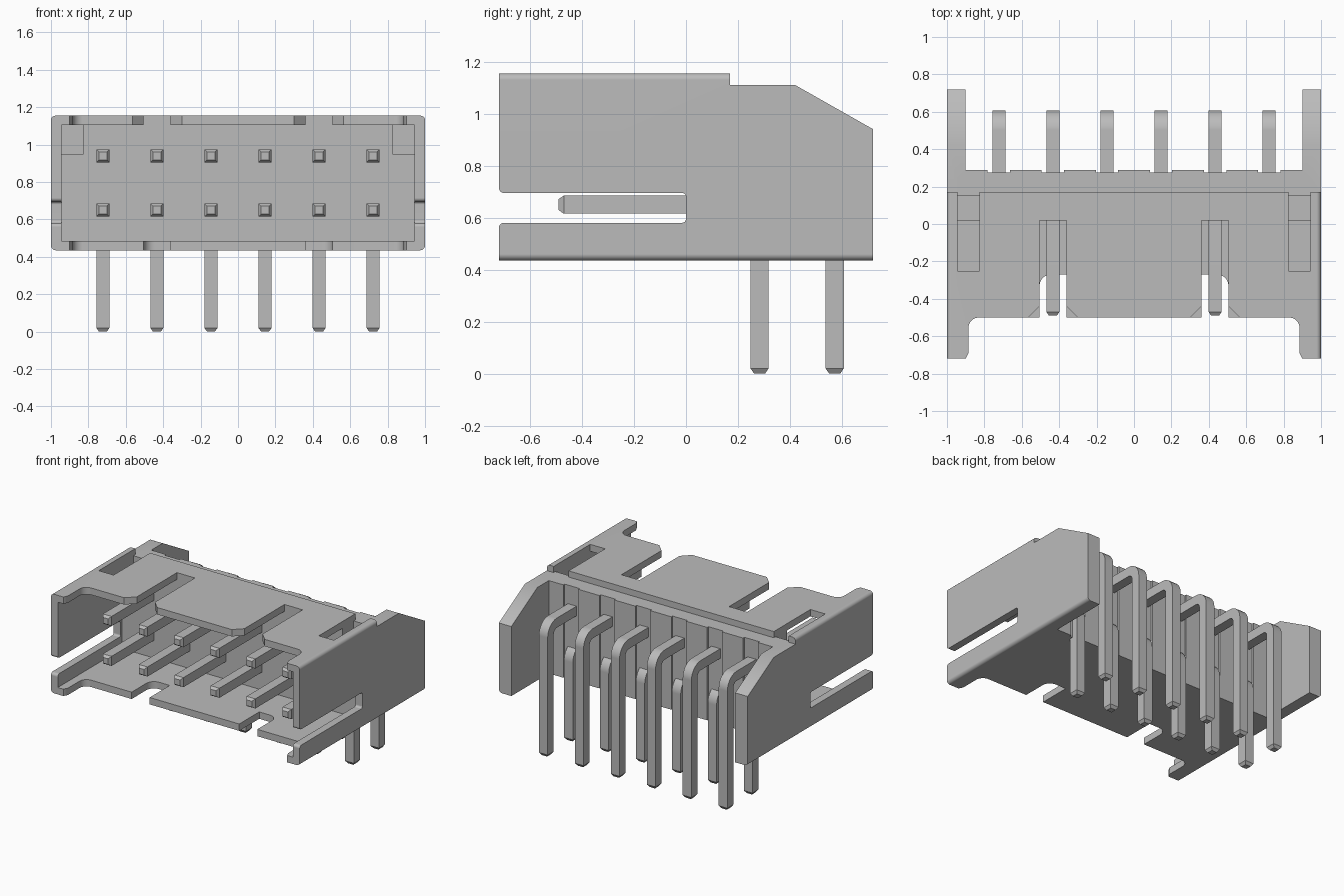
import bpy, bmesh, math
from mathutils import Vector

cube = bpy.data.objects.get("Cube")
if cube:
    bpy.data.objects.remove(cube, do_unlink=True)

grey = bpy.data.materials.new("light_grey")
grey.use_nodes = True
colour = (0.5, 0.5, 0.5, 1)
grey.diffuse_color = colour
grey.node_tree.nodes["Principled BSDF"].inputs["Base Color"].default_value = colour


def make_object(name, bm):
    bmesh.ops.recalc_face_normals(bm, faces=bm.faces)
    mesh = bpy.data.meshes.new(name)
    bm.to_mesh(mesh)
    bm.free()
    mesh.materials.append(grey)
    obj = bpy.data.objects.new(name, mesh)
    bpy.context.collection.objects.link(obj)
    return obj


def rounded(points, steps=6):
    """Outline with right-angled corners rounded where a radius is given."""
    out = []
    for i, (a, b, *r) in enumerate(points):
        p = Vector((a, b))
        if not r:
            out.append(p)
            continue
        u = (Vector(points[i - 1][:2]) - p).normalized()
        v = (Vector(points[(i + 1) % len(points)][:2]) - p).normalized()
        for k in range(steps + 1):
            t = k / steps * math.pi / 2
            out.append(p + r[0] * (u * (1 - math.sin(t)) + v * (1 - math.cos(t))))
    return out


def prism(outline, axis, low, high):
    """Extrude an outline along x (outline in y, z) or z (outline in x, y)."""
    bm = bmesh.new()
    place = (lambda p: (low, p.x, p.y)) if axis == "x" else (lambda p: (p.x, p.y, low))
    face = bm.faces.new([bm.verts.new(place(p)) for p in outline])
    grown = bmesh.ops.extrude_face_region(bm, geom=[face])["geom"]
    shift = Vector((high - low, 0, 0)) if axis == "x" else Vector((0, 0, high - low))
    bmesh.ops.translate(bm, vec=shift, verts=[g for g in grown if isinstance(g, bmesh.types.BMVert)])
    return bm


def activate(obj):
    bpy.ops.object.select_all(action="DESELECT")
    obj.select_set(True)
    bpy.context.view_layer.objects.active = obj


def cut(target, outline, low, high):
    cutter = make_object("cutter", prism(outline, "z", low, high))
    cutter.hide_render = True
    mod = target.modifiers.new("cut", "BOOLEAN")
    mod.operation, mod.solver, mod.object = "DIFFERENCE", "EXACT", cutter
    activate(target)
    bpy.ops.object.modifier_apply(modifier=mod.name)
    bpy.data.objects.remove(cutter, do_unlink=True)


def rect(x0, x1, y0, y1):
    return rounded([(x0, y0), (x1, y0), (x1, y1), (x0, y1)])


def smooth(obj):
    activate(obj)
    bpy.ops.object.shade_smooth_by_angle(angle=math.radians(31))
    obj.modifiers.new("even_normals", "WEIGHTED_NORMAL").keep_sharp = True


# Housing: side profile with the long side slots
FRONT, BACK, BOTTOM, TOP, STEP = -0.72, 0.72, 0.435, 1.155, 1.11
profile = rounded([
    (FRONT, BOTTOM), (BACK, BOTTOM), (BACK, 0.94), (0.42, STEP), (0.17, STEP),
    (0.17, TOP), (FRONT, TOP), (FRONT, 0.695, 0.02), (0, 0.695, 0.015),
    (0, 0.58, 0.015), (FRONT, 0.58, 0.02)])
bm = prism(profile, "x", -1, 1)
long_edges = [e for e in bm.edges
              if all(abs(abs(v.co.x) - 1) < 1e-4 for v in e.verts)
              and abs(e.verts[0].co.x - e.verts[1].co.x) < 1e-4
              and any(all(abs(v.co.z - z) < 1e-4 for v in e.verts) for z in (BOTTOM, TOP))]
bmesh.ops.bevel(bm, geom=long_edges, offset=0.025, segments=5, profile=0.5, affect="EDGES")
housing = make_object("housing", bm)

# Mating cavity, rear bay, and front edge between the arms
cut(housing, rect(-0.945, 0.945, -1, 0.02), 0.485, 1.105)
cut(housing, rect(-0.9, 0.9, 0.29, 1), 0.2, 1.4)
cut(housing, rounded([(-0.91, -0.74), (-0.885, -0.69), (-0.885, -0.5, 0.055),
                      (0.885, -0.5, 0.055), (0.885, -0.69), (0.91, -0.74)]), 0.2, 1.4)

for s in (-1, 1):
    # Flared slots in the top plate
    cut(housing, rounded([(s * x, y) for x, y in (
        (0.29, -0.51), (0.36, -0.44), (0.36, 0.02), (0.505, 0.02),
        (0.505, -0.44), (0.575, -0.51))]), 1.0, 1.3)
    # Notches in the bottom plate
    cut(housing, rounded([(s * 0.36, -0.6), (s * 0.36, -0.27),
                          (s * 0.505, -0.27, 0.06), (s * 0.505, -0.6)]), 0.3, 0.55)
    # Latch windows
    xs = sorted((s * 0.825, s * 0.945))
    cut(housing, rect(*xs, -0.25, 0.15), 0.95, 1.3)
    cut(housing, rect(*xs, 0.14, 0.25), STEP, 1.3)

# Shallow rear grooves behind each contact column
PITCH = 0.289
columns = [(i - 2.5) * PITCH for i in range(6)]
for x in columns:
    cut(housing, rect(x - 0.06, x + 0.06, 0.275, 0.4), 0.3, 1.3)
smooth(housing)


# Bent square contacts with tapered tips
def contact(name, x, y_bend, z_row, half=0.035, radius=0.07):
    tip, taper = -0.49, 0.02
    path = [(tip, z_row, 0, 0.6), (tip + taper, z_row, 0, 1)]
    for k in range(8):
        a = k / 7 * math.pi / 2
        path.append((y_bend - radius + radius * math.sin(a),
                     z_row - radius + radius * math.cos(a), a, 1))
    path += [(y_bend, taper, math.pi / 2, 1), (y_bend, 0, math.pi / 2, 0.6)]
    bm = bmesh.new()
    rings = []
    for y, z, a, scale in path:
        h = half * scale
        rings.append([bm.verts.new((x + i * h, y + j * h * math.sin(a), z + j * h * math.cos(a)))
                      for i, j in ((-1, -1), (1, -1), (1, 1), (-1, 1))])
    for r0, r1 in zip(rings, rings[1:]):
        for k in range(4):
            n = (k + 1) % 4
            bm.faces.new((r0[k], r0[n], r1[n], r1[k]))
    bm.faces.new(rings[0])
    bm.faces.new(rings[-1])
    smooth(make_object(name, bm))


for i, x in enumerate(columns, 1):
    contact(f"lower_contact_{i}", x, 0.283, 0.65)
    contact(f"upper_contact_{i}", x, 0.572, 0.94)
